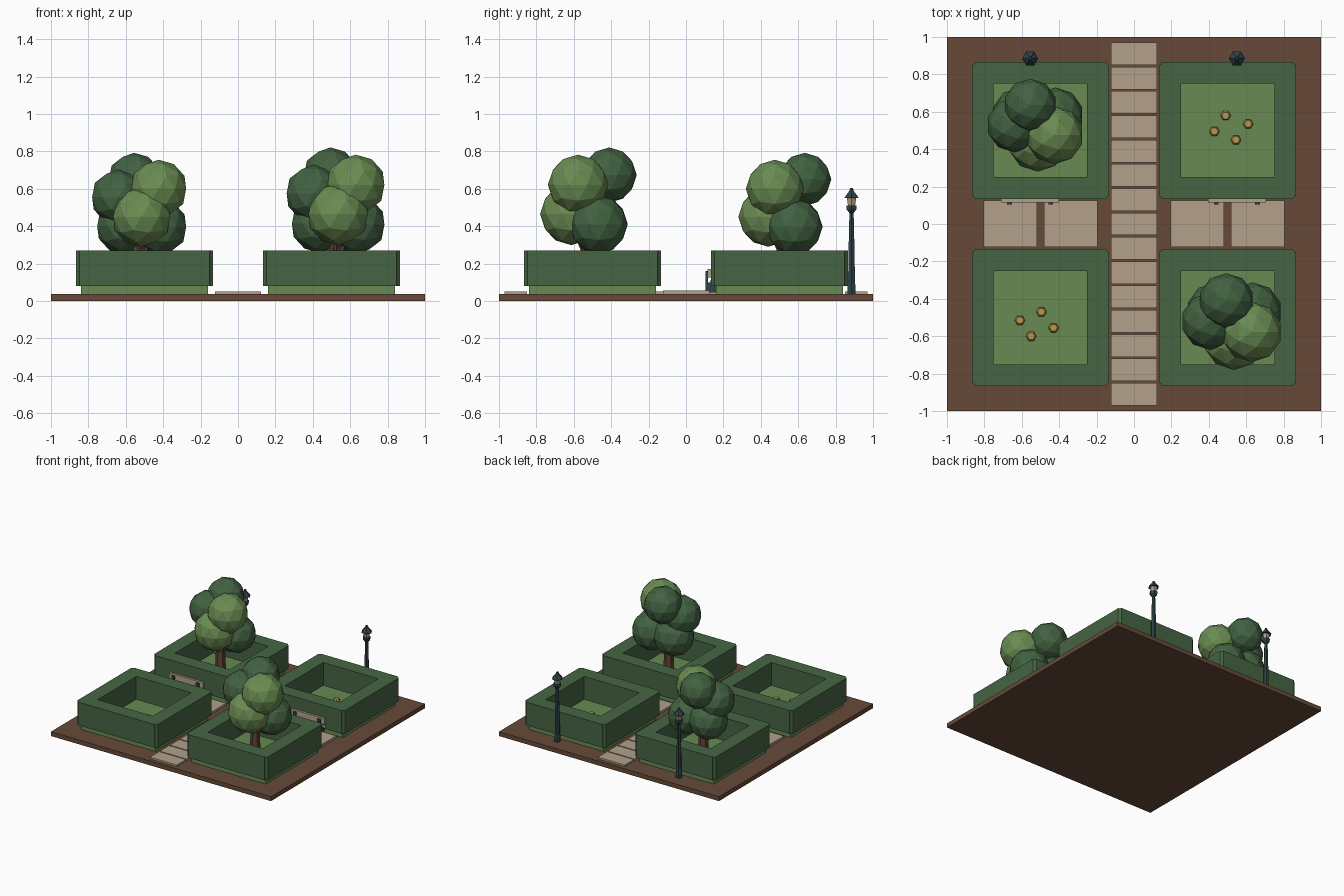
import bpy, bmesh
from math import pi
from mathutils import Matrix, Vector

cube = bpy.data.objects.get("Cube")
if cube:
    bpy.data.objects.remove(cube, do_unlink=True)


def material(name, r, g, b):
    lin = [((c / 255 + 0.055) / 1.055) ** 2.4 for c in (r, g, b)] + [1]
    m = bpy.data.materials.new(name)
    m.use_nodes = True
    m.diffuse_color = lin
    m.node_tree.nodes["Principled BSDF"].inputs["Base Color"].default_value = lin
    return m


SOIL = material("soil", 102, 74, 57)
LAWN = material("lawn green", 104, 138, 82)
HEDGE = material("hedge green", 70, 101, 67)
STONE = material("pale stone", 178, 161, 138)
DARK = material("dark leaf", 66, 98, 66)
LIGHT = material("light leaf", 106, 140, 82)
BARK = material("bark", 96, 68, 53)
METAL = material("dark metal", 47, 66, 70)
GLASS = material("lamp glass", 182, 158, 134)
GOLD = material("gold petal", 184, 152, 78)


def finish(bm, name, mat):
    me = bpy.data.meshes.new(name)
    bmesh.ops.recalc_face_normals(bm, faces=bm.faces)
    bm.to_mesh(me)
    bm.free()
    me.materials.append(mat)
    ob = bpy.data.objects.new(name, me)
    bpy.context.collection.objects.link(ob)
    return ob


def box(name, mat, x, y, z):
    """Box from (low, high) ranges."""
    bm = bmesh.new()
    bmesh.ops.create_cube(bm, size=1)
    for v in bm.verts:
        v.co = Vector([r[0] if c < 0 else r[1] for c, r in zip(v.co, (x, y, z))])
    return finish(bm, name, mat)


def lathe(name, mat, x, y, profile, sides=6):
    """Stack of polygon rings given as (radius, height)."""
    bm = bmesh.new()
    rings = []
    for r, z in profile:
        rings.append([bm.verts.new(Matrix.Rotation(2 * pi * i / sides, 3, 'Z') @ Vector((r, 0, 0))
                                   + Vector((x, y, z))) for i in range(sides)])
    for a, b in zip(rings, rings[1:]):
        for i in range(sides):
            j = (i + 1) % sides
            bm.faces.new((a[i], a[j], b[j], b[i]))
    bm.faces.new(rings[0])
    bm.faces.new(rings[-1])
    return finish(bm, name, mat)


def stick(name, mat, start, end, r1, r2):
    """Tapered round bar between two points."""
    a, b = Vector(start), Vector(end)
    bm = bmesh.new()
    turn = (b - a).to_track_quat('Z', 'Y').to_matrix().to_4x4()
    bmesh.ops.create_cone(bm, cap_ends=True, segments=6, radius1=r1, radius2=r2,
                          depth=(b - a).length, matrix=Matrix.Translation((a + b) / 2) @ turn)
    return finish(bm, name, mat)


def hedge(cx, cy):
    """Square ring with notched outer corners."""
    bm = bmesh.new()
    out, notch, inner = 0.367, 0.348, 0.25
    quarter = [(out, -notch), (out, notch), (0.357, 0.353), (0.353, 0.357)]
    n = len(quarter)
    rows = []
    for z in (0.08, 0.27):
        outer, inside = [], []
        for k in range(4):
            rot = Matrix.Rotation(k * pi / 2, 3, 'Z')
            base = Vector((cx, cy, z))
            outer += [bm.verts.new(rot @ Vector((*p, 0)) + base) for p in quarter]
            inside.append(bm.verts.new(rot @ Vector((inner, -inner, 0)) + base))
        rows.append((outer, inside))
    (o0, i0), (o1, i1) = rows
    for ring0, ring1 in ((o0, o1), (i0, i1)):
        for i in range(len(ring0)):
            j = (i + 1) % len(ring0)
            bm.faces.new((ring0[i], ring0[j], ring1[j], ring1[i]))
    for o, i in rows:
        for k in range(4):
            m = (k + 1) % 4
            edge = [o[(k * n - 1) % len(o)], o[k * n], o[k * n + 1], o[k * n + 2], o[k * n + 3]]
            bm.faces.new(edge[1:] + [i[m], i[k]])
            bm.faces.new((edge[0], edge[1], i[k]))
    finish(bm, "hedge", HEDGE)


# Ground slab and the four planted beds
box("ground", SOIL, (-1, 1), (-1, 1), (0, 0.036))
for cx in (-0.5, 0.5):
    for cy in (-0.5, 0.5):
        box("lawn", LAWN, (cx - 0.34, cx + 0.34), (cy - 0.34, cy + 0.34), (0.036, 0.082))
        hedge(cx, cy)

# Central path and side paving
for i in range(15):
    y = (i - 7) * 0.13
    box("path_slab", STONE, (-0.122, 0.122), (y - 0.06, y + 0.06), (0.036, 0.05))
for cx in (-0.5, 0.5):
    for a, b in ((-0.305, -0.018), (0.018, 0.305)):
        box("paving", STONE, (cx + a, cx + b), (-0.122, 0.126), (0.036, 0.055))

# Benches standing with their backs to the paving
for cx in (-0.555, 0.55):
    for dx in (-0.11, 0.11):
        x = (cx + dx - 0.013, cx + dx + 0.013)
        box("bench_back_post", METAL, x, (0.103, 0.118), (0.055, 0.16))
        box("bench_side", METAL, x, (0.103, 0.16), (0.045, 0.1))
    box("bench_backrest", STONE, (cx - 0.155, cx + 0.155), (0.115, 0.136), (0.125, 0.172))
    box("bench_seat", STONE, (cx - 0.155, cx + 0.155), (0.128, 0.22), (0.095, 0.11))

# Lamp posts
for cx in (-0.555, 0.55):
    lathe("lamp_post", METAL, cx, 0.885, [(0.026, 0.036), (0.026, 0.07), (0.021, 0.1), (0.019, 0.25),
                                          (0.013, 0.47), (0.03, 0.49), (0.032, 0.51)])
    lathe("lamp_glass", GLASS, cx, 0.885, [(0.022, 0.51), (0.029, 0.552)])
    lathe("lamp_roof", METAL, cx, 0.885, [(0.043, 0.55), (0.036, 0.562), (0.014, 0.588), (0.008, 0.605)])

# Flowers in the two open beds
spots = ((-0.07, -0.005), (-0.01, 0.08), (0.11, 0.035), (0.045, -0.05))
for cx, cy, s in ((0.5, 0.5, 1), (-0.54, -0.52, -1)):
    for dx, dy in spots:
        if s < 0:
            dx, dy = dx, -dy
        lathe("flower", GOLD, cx + dx, cy + dy, [(0.02, 0.08), (0.028, 0.092), (0.02, 0.105)])

# Trees: (offset x, offset y, height, radius, colour)
blobs = ((-0.025, 0.105, 0.575, 0.142, DARK), (0.105, -0.055, 0.525, 0.155, LIGHT),
         (-0.11, 0, 0.48, 0.147, DARK), (0.015, -0.09, 0.375, 0.16, LIGHT),
         (0.11, 0.05, 0.32, 0.15, DARK), (-0.08, 0.05, 0.325, 0.15, DARK))
for tx, ty, s in ((-0.53, 0.53, 1), (0.52, -0.52, 1.04)):
    def at(x, y, z):
        return (tx + x * s, ty + y * s, 0.075 + z * s)
    stick("trunk", BARK, at(0, 0, 0), at(0, 0, 0.32), 0.042, 0.028)
    for bx, by in ((0.09, 0.03), (-0.08, 0.03), (0.01, -0.08)):
        stick("branch", BARK, at(0, 0, 0.13), at(bx, by, 0.32), 0.018, 0.013)
    for x, y, z, r, mat in blobs:
        bm = bmesh.new()
        bmesh.ops.create_icosphere(bm, subdivisions=2, radius=r * s, matrix=Matrix.Translation(at(x, y, z)))
        finish(bm, "foliage", mat)
